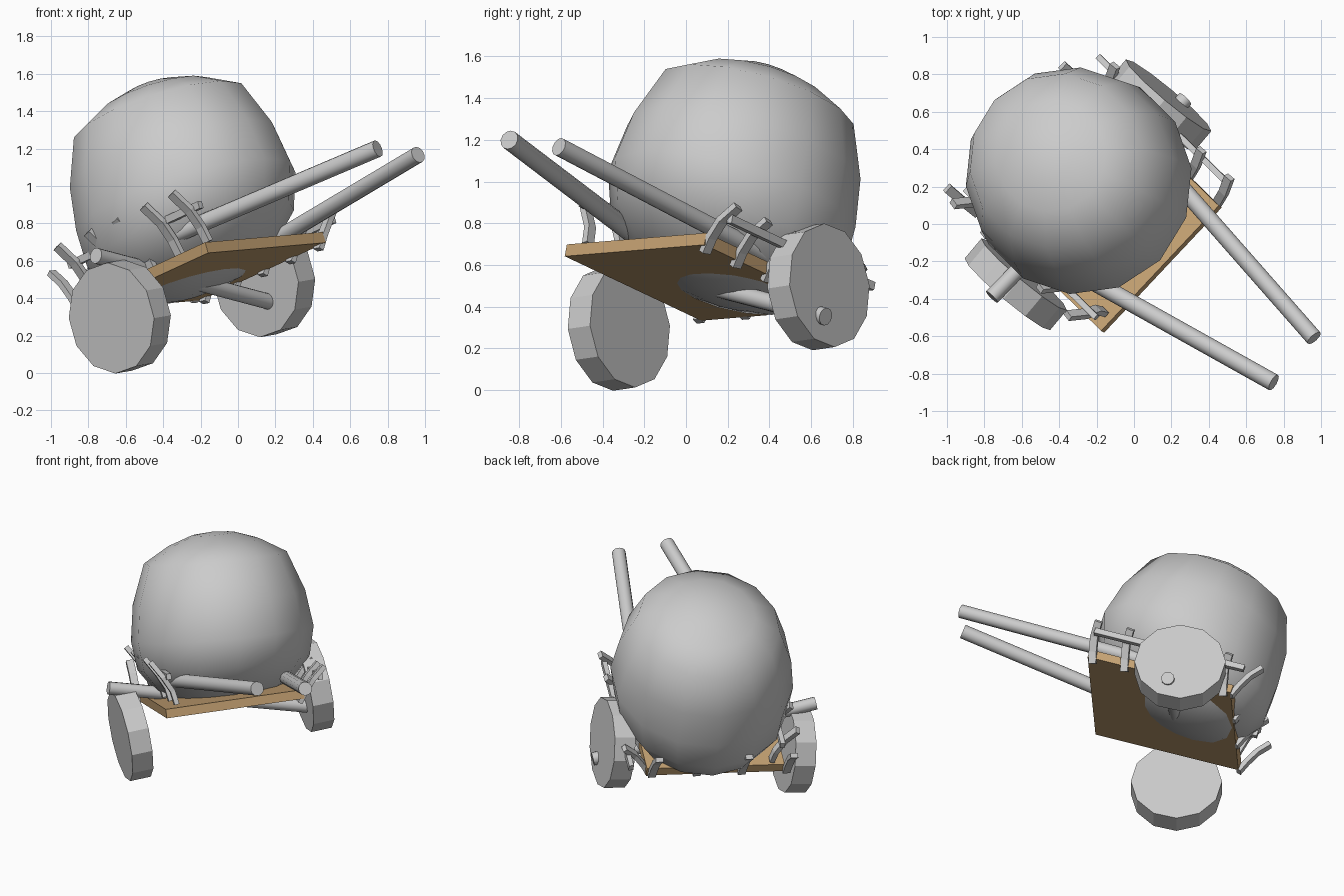
import bpy, bmesh, math
from mathutils import Vector as V, Matrix

if "Cube" in bpy.data.objects:
    bpy.data.objects.remove(bpy.data.objects["Cube"])

# Tilted frame of the cart bed: u across, v towards the back, n up from the bed
u = V((.684, .728, .06)).normalized()
v = V((-.70, .64, -.315))
v = (v - u * v.dot(u)).normalized()
n = u.cross(v)


def to_object(name, bm, smooth=None):
    bmesh.ops.recalc_face_normals(bm, faces=bm.faces)
    me = bpy.data.meshes.new(name)
    bm.to_mesh(me)
    bm.free()
    ob = bpy.data.objects.new(name, me)
    bpy.context.collection.objects.link(ob)
    if smooth:
        bpy.ops.object.select_all(action='DESELECT')
        ob.select_set(True)
        bpy.context.view_layer.objects.active = ob
        bpy.ops.object.shade_smooth_by_angle(angle=math.radians(smooth))
    return ob


def rod(name, a, b, r, sides=12, smooth=40):
    a, b = V(a), V(b)
    d = b - a
    bm = bmesh.new()
    m = Matrix.Translation((a + b) / 2) @ d.to_track_quat('Z', 'Y').to_matrix().to_4x4()
    bmesh.ops.create_cone(bm, cap_ends=True, segments=sides, radius1=r, radius2=r,
                          depth=d.length, matrix=m)
    return to_object(name, bm, smooth)


def sweep(name, pts, side, w, t):
    """Rectangular bar of width w along 'side' and thickness t, following pts."""
    bm = bmesh.new()
    rings = []
    for i, p in enumerate(pts):
        d = (pts[min(i + 1, len(pts) - 1)] - pts[max(i - 1, 0)]).normalized()
        s = (side - d * side.dot(d)).normalized()
        k = d.cross(s)
        rings.append([bm.verts.new(p + s * a * w / 2 + k * b * t / 2)
                      for a, b in ((-1, -1), (1, -1), (1, 1), (-1, 1))])
    for r0, r1 in zip(rings, rings[1:]):
        for j in range(4):
            bm.faces.new((r0[j], r0[(j + 1) % 4], r1[(j + 1) % 4], r1[j]))
    bm.faces.new(rings[0])
    bm.faces.new(rings[-1])
    return to_object(name, bm)


# Wooden bed
bm = bmesh.new()
bmesh.ops.create_cube(bm, size=1)
basis = Matrix((u * .92, v * .985, n * .06)).transposed().to_4x4()
bm.transform(Matrix.Translation(V((-.18, .08, .515)) + n * .03) @ basis)
bed = to_object("cart_bed", bm)
wood = bpy.data.materials.new("wood")
wood.diffuse_color = (.56, .36, .17, 1)
wood.use_nodes = True
wood.node_tree.nodes["Principled BSDF"].inputs["Base Color"].default_value = wood.diffuse_color
bed.data.materials.append(wood)

# Bulging load: rings of (height, radius) on a leaning axis, slightly longer than wide
mid = V((-.262, .205, .86))
lean = V((-.28, .24, .93)).normalized()
x_dir = (u - lean * u.dot(lean)).normalized()
y_dir = lean.cross(x_dir)
SIDES = 14
bm = bmesh.new()
rings = []
for h, r in ((-.42, .16), (-.38, .32), (-.28, .48), (-.14, .585), (.06, .62), (.30, .585),
             (.56, .485), (.66, .31), (.715, .15)):
    c = mid + (lean * h if h > 0 else V((-.05, .04, 1)) * h)
    rings.append([bm.verts.new(c + r * (x_dir * .965 * math.cos(a) + y_dir * 1.02 * math.sin(a)))
                  for a in (2 * math.pi * (i + .5) / SIDES for i in range(SIDES))])
for r0, r1 in zip(rings, rings[1:]):
    for j in range(SIDES):
        bm.faces.new((r0[j], r0[(j + 1) % SIDES], r1[(j + 1) % SIDES], r1[j]))
for ring, p in ((rings[0], mid - V((-.02, .02, .44))), (rings[-1], mid + lean * .73)):
    tip = bm.verts.new(p)
    for j in range(SIDES):
        bm.faces.new((ring[j], ring[(j + 1) % SIDES], tip))
to_object("load", bm, 60)

# Pull handles and axle
rod("left_handle", (-.43, -.19, .70), (.747, -.848, 1.20), .047)
rod("right_handle", (.08, .395, .64), (.963, -.61, 1.167), .045)
rod("axle", (-.76, -.39, .627), (.275, .67, .352), .043)

# Loose, leaning wheels
spin = V((.63, .75, .11)).normalized()
for name, c in (("left_wheel", V((-.632, -.322, .301))), ("right_wheel", V((.14, .635, .495)))):
    rod(name, c - spin * .07, c + spin * .07, .298, 12, 25)

# Curved side stakes with a rail along each side
left = [V(p) for p in ((-.16, -.47, .70), (-.20, -.46, .78), (-.26, -.48, .87), (-.355, -.49, .96))]
right = [V(p) for p in ((.43, .09, .66), (.45, .12, .73), (.48, .17, .81), (.51, .25, .88))]
for side, pts in (("left", left), ("right", right)):
    for i, off in enumerate((0, .22, .44, .66, .9)):
        sweep(f"{side}_stake_{i + 1}", [p + v * off for p in pts], v, .05, .032)
for name, a in (("left_rail", V((-.20, -.50, .90))), ("right_rail", V((.51, .21, .82)))):
    sweep(name, [a, a + v * 1.03], n, .04, .032)

# Curved back stakes, just outside the back edge
corner = V((-.84, .06, .33))
for i, off in enumerate((.0, .3, .6, .9)):
    base = corner + u * off
    pts = [base + v * o + n * h for o, h in ((.0, .0), (.03, .09), (.07, .18), (.13, .26))]
    sweep(f"back_stake_{i + 1}", pts, u, .05, .032)
